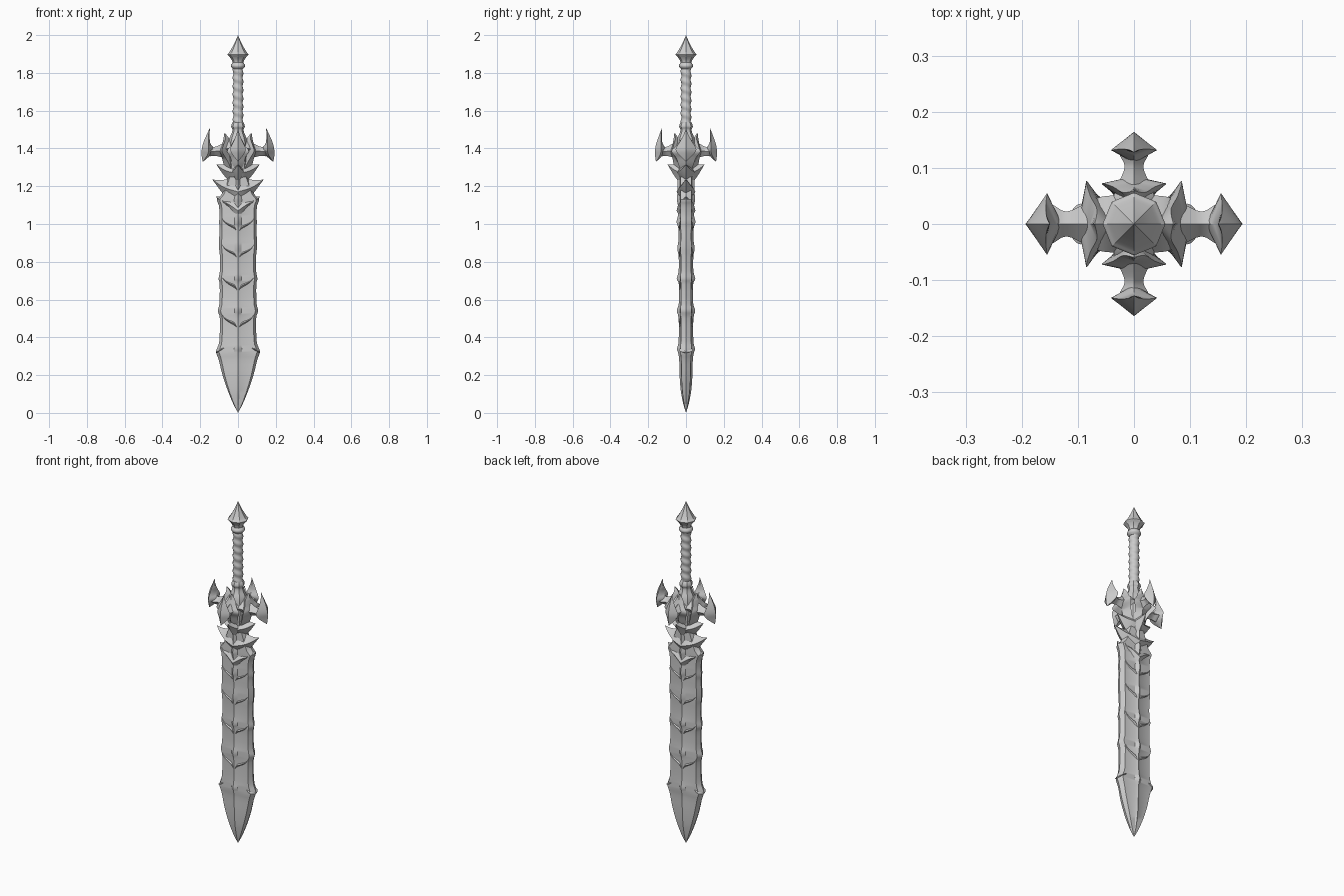
import bpy, bmesh
from math import sin, cos, pi, radians
from mathutils import Matrix, Vector

if "Cube" in bpy.data.objects:
    bpy.data.objects.remove(bpy.data.objects["Cube"])

steel = bpy.data.materials.new("grey steel")
steel.use_nodes = True
colour = (0.6, 0.6, 0.6, 1)
steel.diffuse_color = colour
steel.node_tree.nodes["Principled BSDF"].inputs["Base Color"].default_value = colour


def refine(rows, steps=4):
    """Catmull-Rom interpolation of profile rows."""
    out = []
    for i in range(len(rows) - 1):
        a, b, c, d = (rows[max(0, min(len(rows) - 1, i + k))] for k in (-1, 0, 1, 2))
        for s in range(steps):
            t = s / steps
            row = []
            for p, q, r, u in zip(a, b, c, d):
                v = q + t * (r - p + t * (2*p - 5*q + 4*r - u + t * (3*(q - r) + u - p))) / 2
                row.append(v)
            out.append(row)
    return out + [list(rows[-1])]


def loft(name, rings, matrix=None, angle=35):
    """Skin a list of equal-sized rings and close the ends."""
    bm = bmesh.new()
    loops = [[bm.verts.new(p) for p in ring] for ring in rings]
    n = len(loops[0])
    for lo, hi in zip(loops, loops[1:]):
        for i in range(n):
            j = (i + 1) % n
            bm.faces.new((lo[i], lo[j], hi[j], hi[i]))
    bm.faces.new(loops[0][::-1])
    bm.faces.new(loops[-1])
    bmesh.ops.remove_doubles(bm, verts=bm.verts, dist=0.0002)
    if matrix:
        bm.transform(matrix)
    bmesh.ops.recalc_face_normals(bm, faces=bm.faces)
    mesh = bpy.data.meshes.new(name)
    bm.to_mesh(mesh)
    bm.free()
    mesh.materials.append(steel)
    mesh.shade_smooth()
    mesh.set_sharp_from_angle(angle=radians(angle))
    obj = bpy.data.objects.new(name, mesh)
    bpy.context.collection.objects.link(obj)
    return obj


def spar(name, rows, matrix=None):
    """Diamond-section arm along x; rows are x, z, half height, half depth."""
    rings = [[(x, 0, z + h), (x, d, z), (x, 0, z - h), (x, -d, z)]
             for x, z, h, d in refine(rows)]
    return loft(name, rings, matrix)


def fin(name, rows, matrix=None):
    """Upright kite-section hook; rows are z, inner x, middle x, outer x, half width."""
    rings = [[(a, 0, z), (m, w, z), (b, 0, z), (m, -w, z)]
             for z, a, m, b, w in refine(rows)]
    return loft(name, rings, matrix)


def lathe(name, rows, sides, angle=35):
    rings = [[(r * cos(2*pi*i/sides), r * sin(2*pi*i/sides), z) for i in range(sides)]
             for z, r in refine(rows)]
    return loft(name, rings, angle=angle)


# Blade: height, half width, half depth, with small thorns on edge and spine
blade_rows = [
    (0, 0, 0), (.05, .026, .015), (.12, .055, .028), (.2, .082, .034), (.28, .102, .036),
    (.32, .116, .042), (.34, .112, .048), (.38, .099, .039), (.5, .096, .039),
    (.54, .107, .049), (.58, .098, .038), (.68, .097, .038), (.71, .103, .049),
    (.75, .096, .039), (.83, .096, .039), (.87, .1, .046), (.92, .1, .039),
    (.98, .097, .041), (1.01, .1, .05), (1.05, .097, .042), (1.1, .102, .043),
    (1.13, .112, .049), (1.16, .085, .046), (1.25, .05, .045)]
blade = refine(blade_rows, 3)
rings = []
for z, w, d in blade:
    e = min(d, .04) * .7
    rings.append([(w, 0, z), (w * .86, e, z), (w * .18, e * 1.12, z), (0, d, z),
                  (-w * .18, e * 1.12, z), (-w * .86, e, z), (-w, 0, z),
                  (-w * .86, -e, z), (-w * .18, -e * 1.12, z), (0, -d, z),
                  (w * .18, -e * 1.12, z), (w * .86, -e, z)])
loft("blade", rings, angle=28)

# Swept ribs growing from the spine over both blade faces
for z0 in (.47, .67, .84, .98, 1.08):
    for side in (-1, 1):
        for face in (-1, 1):
            path = refine([(0, -.03, .004), (.018, 0, .009), (.045, .014, .007),
                           (.07, .03, .004), (.085, .05, .001)], 3)
            loft("blade_rib", [[(side * x, face * .022, z0 + z - r * 1.6),
                                (side * x, face * (.029 + r), z0 + z),
                                (side * x, face * .022, z0 + z + r * 1.6)]
                               for x, z, r in path])

# Edge barbs where the point begins
for k in (0, 1):
    spar("point_barb", [(.06, .35, .03, .02), (.09, .335, .02, .036), (.108, .325, .011, .028),
                        (.118, .32, 0, 0)], Matrix.Rotation(k * pi, 4, 'Z'))

# Four guard arms, the front and back pair shorter and narrower
for k in range(4):
    scale = (.85, .75, 1) if k % 2 else (1, 1, 1)
    m = Matrix.Rotation(k * pi / 2, 4, 'Z') @ Matrix.Diagonal(Vector((*scale, 1)))
    spar("guard_arm", [(0, 1.39, .09, .05), (.05, 1.4, .05, .05), (.08, 1.39, .038, .04),
                       (.12, 1.385, .024, .022), (.15, 1.385, .026, .035),
                       (.17, 1.385, .01, .01)], m)
    fin("guard_hook", [(1.505, .149, .15, .151, 0), (1.47, .15, .156, .167, .014),
                       (1.43, .147, .157, .184, .036), (1.395, .128, .155, .192, .055),
                       (1.365, .145, .162, .193, .036), (1.33, .185, .186, .187, 0)], m)
    fin("guard_claw", [(1.48, .068, .07, .073, 0), (1.45, .045, .066, .077, .026),
                       (1.415, .03, .078, .086, .05), (1.385, .03, .085, .1, .077),
                       (1.35, .025, .065, .085, .052), (1.3, .02, .04, .07, .035),
                       (1.24, .015, .02, .025, .008)], m)
    spar("lower_claw", [(0, 1.27, .08, .05), (.04, 1.275, .055, .046), (.07, 1.285, .033, .03),
                        (.095, 1.3, .014, .014), (.115, 1.315, 0, 0)], m)

# Feather-like spikes over the top of the blade
for k in (0, 1):
    turn = Matrix.Rotation(k * pi, 4, 'Z')
    spar("blade_spike", [(0, 1.17, .09, .05), (.05, 1.185, .055, .042), (.085, 1.2, .033, .028),
                         (.115, 1.22, .013, .013), (.137, 1.237, 0, 0)], turn)
    spar("shoulder_spike", [(0, 1.07, .1, .05), (.05, 1.105, .05, .04), (.085, 1.12, .027, .028),
                            (.105, 1.135, .01, .012), (.117, 1.145, 0, 0)], turn)

# Guard core rising to the grip
lathe("guard_core", [(1.2, .02), (1.28, .045), (1.38, .055), (1.44, .05), (1.48, .034),
                     (1.5, .03), (1.515, .036), (1.53, .033), (1.54, .027)], 8)

# Grip with a spiral wrap
sides, turns = 16, 7
grip = []
for s in range(57):
    t = s / 56
    grip.append([])
    for i in range(sides):
        a = 2 * pi * i / sides
        r = .0265 + .0022 * sin(a + t * turns * 2 * pi)
        grip[-1].append((r * cos(a), r * sin(a), 1.52 + .31 * t))
loft("grip", grip)

# Pommel with its collar
lathe("pommel_collar", [(1.82, .026), (1.832, .036), (1.843, .036), (1.855, .028)], 16)
lathe("pommel", [(1.84, .027), (1.865, .032), (1.885, .045), (1.897, .056), (1.91, .046),
                 (1.94, .028), (1.97, .013), (2, 0)], 8, 25)
